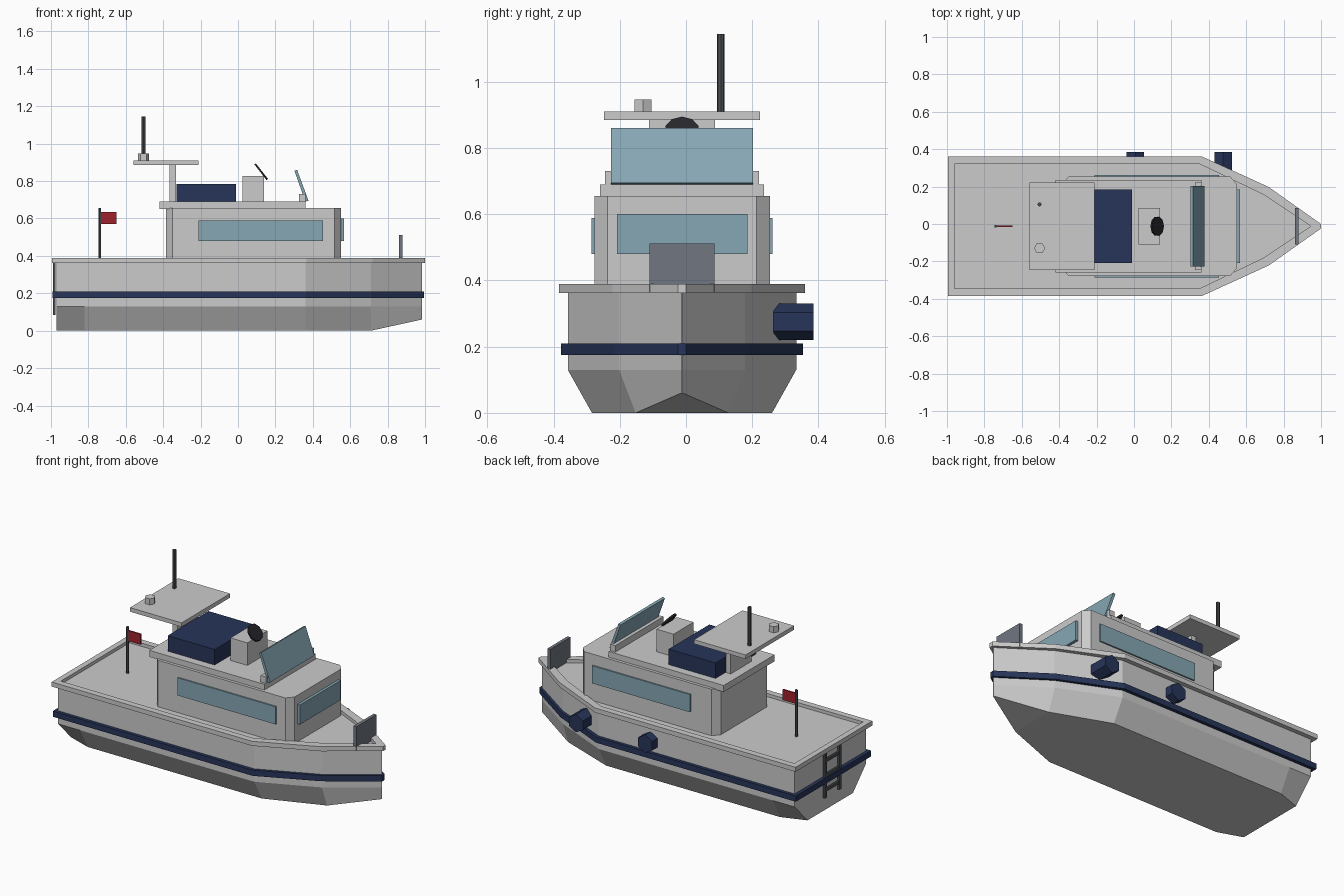
import bpy, bmesh, math
from mathutils import Matrix, Vector

if "Cube" in bpy.data.objects:
    bpy.data.objects.remove(bpy.data.objects["Cube"])

CY = -0.012  # centreline of the boat


def material(name, rgb):
    m = bpy.data.materials.new(name)
    m.diffuse_color = (*rgb, 1)
    m.use_nodes = True
    m.node_tree.nodes["Principled BSDF"].inputs["Base Color"].default_value = m.diffuse_color
    return m


NAVY = material("navy", (0.02, 0.035, 0.1))
GLASS = material("glass", (0.24, 0.39, 0.46))
DARK = material("dark_metal", (0.07, 0.08, 0.09))
BLACK = material("black", (0.02, 0.02, 0.025))
SLATE = material("slate", (0.16, 0.18, 0.22))
RED = material("red", (0.35, 0.015, 0.025))


def finish(name, bm, mat=None):
    bmesh.ops.remove_doubles(bm, verts=bm.verts, dist=1e-5)
    bmesh.ops.recalc_face_normals(bm, faces=bm.faces)
    me = bpy.data.meshes.new(name)
    bm.to_mesh(me)
    bm.free()
    ob = bpy.data.objects.new(name, me)
    bpy.context.collection.objects.link(ob)
    if mat:
        me.materials.append(mat)
    return ob


def loft(name, rings, mat=None, closed=False):
    """Skin a list of equal-length closed loops; cap the ends or join them up."""
    bm = bmesh.new()
    loops = [[bm.verts.new(p) for p in r] for r in rings]
    n = len(loops[0])
    pairs = list(zip(loops, loops[1:]))
    if closed:
        pairs.append((loops[-1], loops[0]))
    for a, b in pairs:
        for i in range(n):
            j = (i + 1) % n
            bm.faces.new((a[i], a[j], b[j], b[i]))
    if not closed:
        bm.faces.new(loops[0])
        bm.faces.new(loops[-1])
    return finish(name, bm, mat)


def box(name, x, y, z, mat=None):
    """Box from (min, max) ranges."""
    bm = bmesh.new()
    size = Matrix.Diagonal((x[1] - x[0], y[1] - y[0], z[1] - z[0], 1))
    mid = Vector((sum(x) / 2, sum(y) / 2, sum(z) / 2))
    bmesh.ops.create_cube(bm, size=1, matrix=Matrix.Translation(mid) @ size)
    return finish(name, bm, mat)


def mid_box(name, x, half, z, mat=None):
    return box(name, x, (CY - half, CY + half), z, mat)


def cyl(name, a, b, r, sides, mat=None, spin=0):
    """Cylinder between two points."""
    a, b = Vector(a), Vector(b)
    d = b - a
    rot = d.to_track_quat('Z', 'Y').to_matrix().to_4x4()
    bm = bmesh.new()
    bmesh.ops.create_cone(bm, cap_ends=True, segments=sides, radius1=r, radius2=r, depth=d.length,
                          matrix=Matrix.Translation((a + b) / 2) @ rot @ Matrix.Rotation(spin, 4, 'Z'))
    return finish(name, bm, mat)


def outline(half, z):
    """Full plan outline from (x, half width) points."""
    return [(x, CY - h, z) for x, h in half] + [(x, CY + h, z) for x, h in reversed(half)]


def band(name, outer, inner, z0, z1, mat=None):
    """Closed rail following the hull plan."""
    return loft(name, [outline(outer, z0), outline(outer, z1),
                       outline(inner, z1), outline(inner, z0)], mat, closed=True)


# Hull: stations of x, side half width, bottom half width, bottom z
stations = [(-0.97, 0.345, 0.22, 0), (-0.82, 0.345, 0.272, 0), (0.36, 0.345, 0.272, 0),
            (0.71, 0.19, 0.14, 0), (0.985, 0.002, 0.002, 0.06)]
rings = []
for x, w, b, zb in stations:
    prof = [(w, 0.37), (w, 0.13), (b, zb)]
    rings.append([(x, CY + y, z) for y, z in prof] + [(x, CY - y, z) for y, z in reversed(prof)])
loft("hull", rings)

# Gunwale and rubbing strake
band("gunwale", [(-0.995, 0.372), (0.365, 0.372), (0.72, 0.21), (1.0, 0.012)],
     [(-0.96, 0.333), (0.35, 0.333), (0.69, 0.17), (0.94, 0.004)], 0.362, 0.39)
band("rub_rail", [(-0.992, 0.365), (0.363, 0.365), (0.715, 0.205), (0.995, 0.012)],
     [(-0.96, 0.335), (0.35, 0.335), (0.69, 0.175), (0.95, 0.004)], 0.175, 0.21, NAVY)

# Cabin with chamfered corners, roof and windows
cabin = [(-0.385, 0.225), (-0.35, 0.265), (0.515, 0.265), (0.55, 0.225)]
loft("cabin", [outline(cabin, 0.36), outline(cabin, 0.655)])
mid_box("cabin_roof", (-0.42, 0.36), 0.247, (0.65, 0.69))
for side, name in ((-1, "right"), (1, "left")):
    y = sorted((CY + side * 0.255, CY + side * 0.274))
    box(name + "_window", (-0.21, 0.455), y, (0.48, 0.588), GLASS)
mid_box("front_window", (0.54, 0.567), 0.197, (0.48, 0.6), GLASS)

# Flybridge windscreen
mid_box("windscreen_base", (0.325, 0.36), 0.233, (0.685, 0.73))
screen = [(0.36, 0.69), (0.377, 0.695), (0.316, 0.86), (0.302, 0.855)]
loft("windscreen", [[(x, CY + s * 0.215, z) for x, z in screen] for s in (-1, 1)], GLASS)

# Helm console, wheel and bench
mid_box("console", (0.025, 0.14), 0.097, (0.685, 0.828))
c, n = Vector((0.124, CY, 0.85)), Vector((0.8, 0, 0.62)).normalized() * 0.005
cyl("steering_wheel", c - n, c + n, 0.053, 10, BLACK)
mid_box("bench_seat", (-0.33, -0.012), 0.197, (0.685, 0.785), NAVY)

# Hard top with its support, mast and dome
mid_box("top_support", (-0.365, -0.332), 0.1, (0.685, 0.89))
mid_box("hard_top", (-0.56, -0.21), 0.235, (0.885, 0.91))
cyl("mast", (-0.505, 0.105, 0.905), (-0.505, 0.105, 1.145), 0.011, 8, DARK)
cyl("radar_dome", (-0.505, -0.13, 0.905), (-0.505, -0.13, 0.947), 0.03, 6, None, math.pi / 6)

# Stern flag
cyl("flag_pole", (-0.74, CY, 0.36), (-0.74, CY, 0.655), 0.008, 6, DARK)
box("flag", (-0.735, -0.65), (CY - 0.004, CY + 0.004), (0.57, 0.635), RED)

# Bow panel
mid_box("bow_panel", (0.86, 0.88), 0.098, (0.365, 0.512), SLATE)

# Fenders on the left side
for i, x in enumerate((0.007, 0.477)):
    f = cyl(f"fender_{i + 1}", (x, 0.265, 0.275), (x, 0.385, 0.275), 0.055, 6, NAVY)

# Transom ladder
for i, y in enumerate((CY - 0.07, CY + 0.07)):
    box(f"ladder_rail_{i + 1}", (-0.99, -0.975), (y - 0.009, y + 0.009), (0.085, 0.37), DARK)
for i, z in enumerate((0.13, 0.22, 0.31)):
    mid_box(f"ladder_rung_{i + 1}", (-0.988, -0.976), 0.07, (z - 0.009, z + 0.009), DARK)
